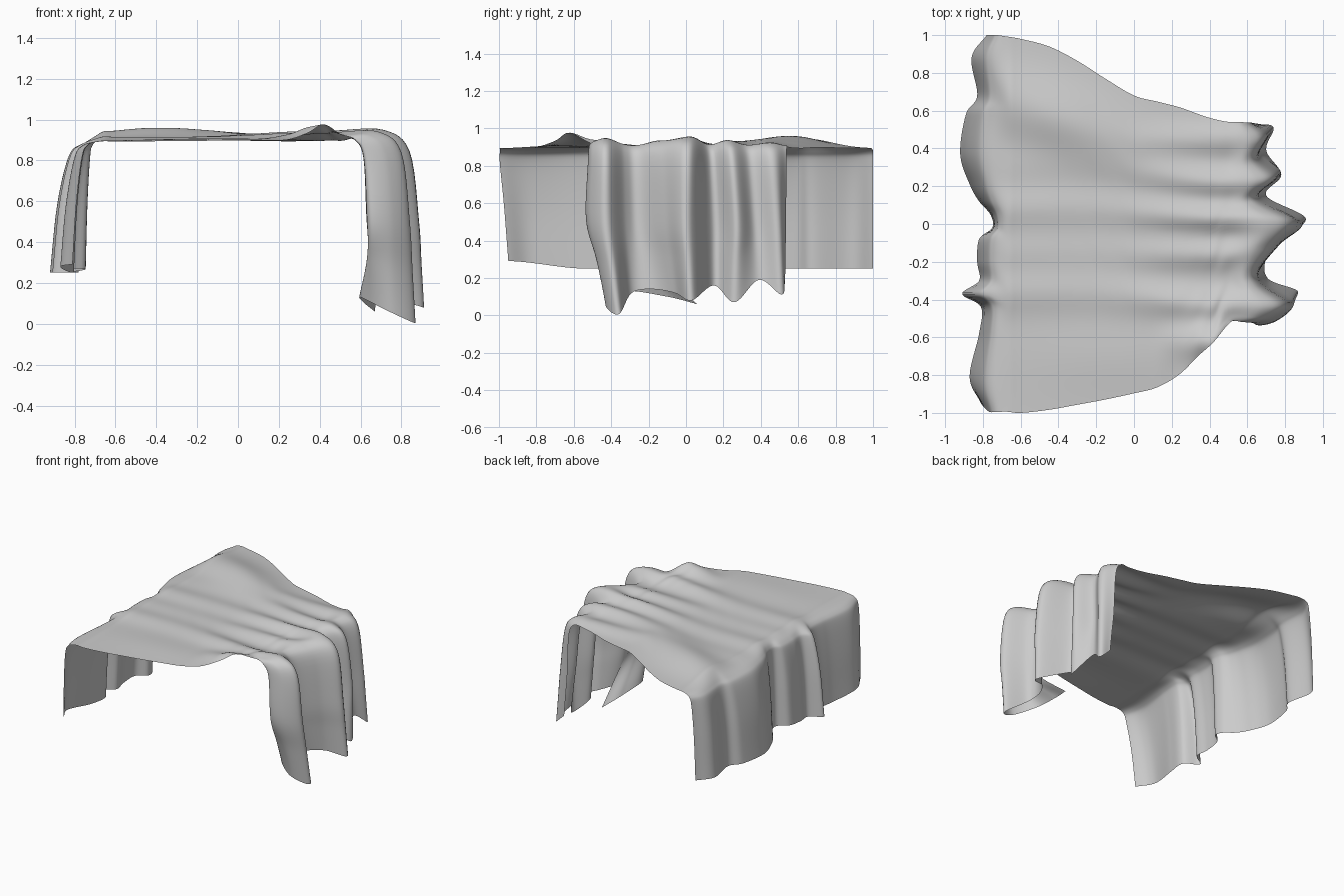
import bpy, math
from mathutils import Vector

if "Cube" in bpy.data.objects:
    bpy.data.objects.remove(bpy.data.objects["Cube"])

NV, SUB = 150, 6


def spline(pts, t):
    """Catmull-Rom point at index parameter t."""
    n = len(pts)
    i = min(int(t), n - 2)
    f = t - i
    b, c = pts[i], pts[i + 1]
    a = pts[i - 1] if i > 0 else b * 2 - c
    d = pts[i + 2] if i + 2 < n else c * 2 - b
    return (b * 2 + (c - a) * f + (a * 2 - b * 5 + c * 4 - d) * f * f
            + (b * 3 - a - c * 3 + d) * f ** 3) * 0.5


def even_params(pts, count):
    """Index parameters that are evenly spaced by arc length."""
    m = (len(pts) - 1) * 40
    ts = [k / 40 for k in range(m + 1)]
    ps = [spline(pts, t) for t in ts]
    acc = [0.0]
    for p, q in zip(ps, ps[1:]):
        acc.append(acc[-1] + (q - p).length)
    out, k = [], 0
    for j in range(count):
        s = acc[-1] * j / (count - 1)
        while k < m - 1 and acc[k + 1] < s:
            k += 1
        out.append(min(ts[k] + (s - acc[k]) / (acc[k + 1] - acc[k]) / 40, m / 40))
    return out


def vecs(rows):
    return [Vector(r) for r in rows]


def smooth(t):
    t = max(0, min(1, t))
    return t * t * (3 - 2 * t)


def edge_y(table, x):
    """Smooth lookup of an outline's y at x."""
    lo = 0
    while lo < len(table) - 2 and table[lo + 1][0] < x:
        lo += 1
    f = max(0, min(1, (x - table[lo][0]) / (table[lo + 1][0] - table[lo][0])))
    return spline([Vector((y, 0)) for _, y in table], lo + f)[0]


# Left hem, front to back (x, y)
left_hem = vecs([(-.81, -.95), (-.87, -.81), (-.82, -.58), (-.81, -.44), (-.91, -.37),
                 (-.82, -.30), (-.83, -.2), (-.82, -.08), (-.75, -.02), (-.76, .05),
                 (-.82, .12), (-.87, .21), (-.92, .37), (-.89, .58), (-.83, .68),
                 (-.86, .88), (-.78, 1.0)])
# Right hem, starting at the rolled-in front corner
right_hem = vecs([(.67, .06, .06), (.62, -.1, .10), (.60, -.33, .13), (.74, -.43, .06),
                  (.87, -.36, .005), (.71, -.29, .12), (.70, -.18, .14), (.78, -.06, .12),
                  (.91, .03, .08), (.70, .15, .16), (.78, .26, .07), (.70, .39, .19),
                  (.74, .51, .11), (.66, .53, .18)])
# Right side at half height, and y where it leaves the top
right_mid = vecs([(.64, -.34), (.63, -.45), (.65, -.53), (.76, -.51), (.84, -.42), (.70, -.32),
                  (.67, -.24), (.77, -.11), (.885, .01), (.67, .15), (.775, .27), (.67, .37),
                  (.72, .49), (.63, .535)])
right_top = [Vector((y, 0)) for y in (-.53, -.525, -.515, -.49, -.43, -.34, -.27, -.15,
                                      .02, .11, .21, .31, .43, .54)]
# Outlines of the flat top
front_edge = [(-.75, -.975), (-.6, -1), (-.2, -.94), (.05, -.885), (.2, -.825), (.43, -.62), (.5, -.53)]
back_edge = [(-.75, 1), (-.6, .98), (-.4, .92), (-.2, .80), (0, .68), (.2, .63), (.45, .55), (.55, .54)]


def top_z(x, y):
    g = lambda d, w: math.exp(-(d / w) ** 2)
    r = smooth((x + .3) / .8)
    z = .892
    z += .068 * g(y - (.42 - .35 * x), .19) * g(x + .38, .45)
    z += .08 * g(x - .42, .17) * g(y + .62, .1)
    z += .015 * g(y + .7, .2) * g(x + .1, .5)
    for yl, yr, hl, hr in ((-.36, -.43, .022, .045), (-.15, -.16, .015, .038),
                           (.08, .03, .022, .055), (.3, .22, .008, .042)):
        z += (hl + (hr - hl) * r) * g(y - (yl + (yr - yl) * r), .11 - .035 * r)
    return z + .03 * r * g(y - .45, .08)


tops = [-.67, -.6, -.45, -.3, -.15, 0, .12, .24, .34, .42, .5]
lp, rp = even_params(left_hem, NV), even_params(right_hem, NV)


def base_y(j, w):
    a = spline(left_hem, lp[j])[1]
    return a * (1 - w) + spline(right_top, rp[j])[0] * w


# Sweep cross-sections hem to hem
grid = []
for j in range(NV):
    v = j / (NV - 1)
    h = spline(left_hem, lp[j])
    H, M = spline(right_hem, rp[j]), spline(right_mid, rp[j])
    dx = h[0] + .69
    y_sh = h[1] - .045 * (1 - smooth(v / .15))
    z_hem = .25 + .04 * (1 - smooth(v / .2)) + .02 * math.exp(-((v - .47) / .08) ** 2)
    sec = [(h[0], h[1], z_hem), (-.69 + .85 * dx, .5 * (h[1] + y_sh), .58),
           (-.69 + .62 * dx, y_sh, .81), (-.69 + .38 * dx, y_sh, .875)]
    for x in tops:
        w = smooth((x + .67) / 1.17)
        y0, yf, yb = base_y(j, w), base_y(0, w), base_y(NV - 1, w)
        f, b = edge_y(front_edge, x), edge_y(back_edge, x)
        y = f + (y0 - yf) / (yb - yf) * (b - f)
        sec.append((x, y, top_z(x, y)))
    S = Vector(sec[-1])
    bulge = max(0, M[0] - .64)
    curl = 1 - smooth(rp[j] / 3.5)
    sec += [(S.x + .55 * (M[0] - S.x), S.y + .3 * (M[1] - S.y), .9 + .2 * bulge),
            (S.x + .88 * (M[0] - S.x), S.y + .6 * (M[1] - S.y), .81 + .14 * bulge),
            (M[0], M[1], .5),
            (.5 * (M[0] + H[0]) + .03 * curl, .5 * (M[1] + H[1]) - .05 * curl, .5 * (.5 + H[2])),
            tuple(H)]
    pts = vecs(sec)
    grid.append([spline(pts, k / SUB) for k in range((len(pts) - 1) * SUB + 1)])

NU = len(grid[0])
verts = [p for row in grid for p in row]
faces = [(j * NU + i, j * NU + i + 1, (j + 1) * NU + i + 1, (j + 1) * NU + i)
         for j in range(NV - 1) for i in range(NU - 1)]
mesh = bpy.data.meshes.new("draped_cloth")
mesh.from_pydata(verts, [], faces)
mesh.polygons.foreach_set("use_smooth", [True] * len(faces))
cloth = bpy.data.objects.new("draped_cloth", mesh)
bpy.context.collection.objects.link(cloth)
